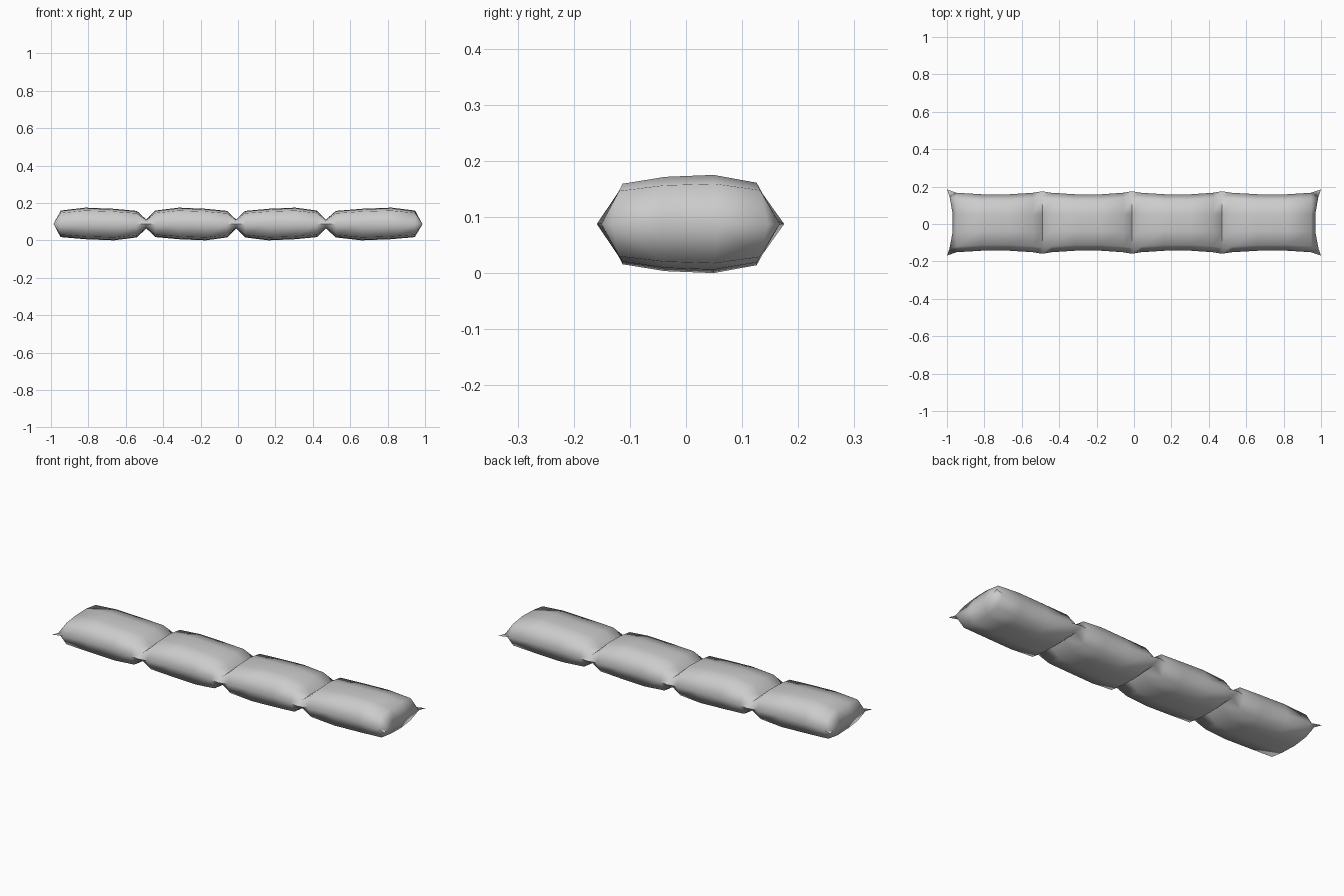
import bpy
import bmesh
import math

if "Cube" in bpy.data.objects:
    bpy.data.objects.remove(bpy.data.objects["Cube"], do_unlink=True)

fabric = bpy.data.materials.new("grey_fabric")
fabric.use_nodes = True
grey = (0.6, 0.6, 0.6, 1)
fabric.diffuse_color = grey
fabric.node_tree.nodes["Principled BSDF"].inputs["Base Color"].default_value = grey

MID_Z = 0.0875
SEAMS = [-1, -0.49, -0.01, 0.47, 1]
# Puff profile across the depth: (fraction of depth, fullness)
ACROSS = [(0, 0), (0.1, 0.82), (0.35, 0.96), (0.635, 1), (0.89, 0.84), (1, 0)]
# Puff profile along one cushion: (fraction, fullness, fullness on the other face)
ALONG = [(0.1, 0.82, 0.8), (0.36, 1, 0.93), (0.66, 0.93, 1), (0.9, 0.8, 0.82)]


def stations():
    """Cross-sections along the row: x, top fullness, bottom fullness, flare, is_end."""
    rows = [(SEAMS[0], 0, 0, 0.022, True)]
    for i, (a, b) in enumerate(zip(SEAMS, SEAMS[1:])):
        for u, p, q in ALONG:
            top, low = (p, q) if i < 2 else (q, p)
            flare = 0.004 if abs(u - 0.5) > 0.3 else -0.004
            rows.append((a + (b - a) * u, top, low, flare, False))
        end = i == 3
        pinch = 0 if end else 0.27
        rows.append((b, pinch, pinch, 0.022 if end else 0.012, end))
    return rows


# Row of four joined cushions, made as a top and a bottom sheet sharing one rim
bm = bmesh.new()
sheets = {1: [], -1: []}
for x, top, low, flare, end in stations():
    front, back = -0.147 - flare, 0.163 + flare
    for side, full in ((1, top), (-1, low)):
        line = []
        for v, puff in ACROSS:
            # End edges bow inward between the pointed corners
            bow = 0.03 * min(1, 4 * v * (1 - v) * 1.2) if end else 0
            line.append(bm.verts.new((x - math.copysign(bow, x),
                                      front + (back - front) * v,
                                      MID_Z + side * 0.0875 * full * puff)))
        sheets[side].append(line)

for side, lines in sheets.items():
    for a, b in zip(lines, lines[1:]):
        for j in range(len(ACROSS) - 1):
            quad = [a[j], b[j], b[j + 1], a[j + 1]]
            bm.faces.new(quad if side > 0 else quad[::-1])
bmesh.ops.remove_doubles(bm, verts=bm.verts[:], dist=0.0005)
bmesh.ops.recalc_face_normals(bm, faces=bm.faces[:])

mesh = bpy.data.meshes.new("cushion_row")
bm.to_mesh(mesh)
bm.free()
mesh.materials.append(fabric)
cushion = bpy.data.objects.new("cushion_row", mesh)
bpy.context.collection.objects.link(cushion)

# Soft shading with creases at the seams
bpy.ops.object.select_all(action="DESELECT")
cushion.select_set(True)
bpy.context.view_layer.objects.active = cushion
bpy.ops.object.shade_smooth_by_angle(angle=math.radians(70))
